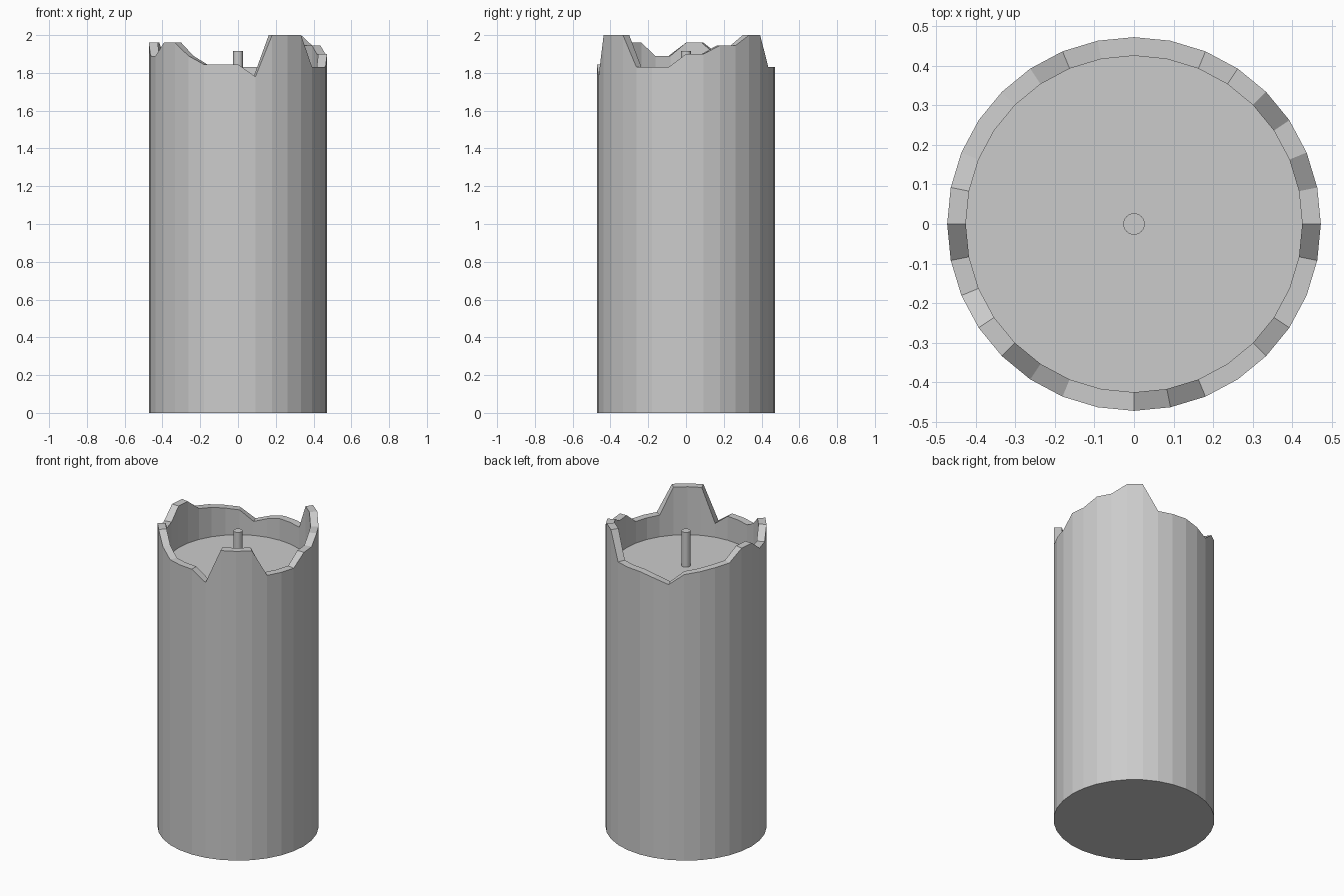
import bpy, bmesh
from math import cos, sin, tau

cube = bpy.data.objects.get("Cube")
if cube:
    bpy.data.objects.remove(cube, do_unlink=True)

SIDES = 32
OUTER, INNER = 0.472, 0.425
FLOOR = 1.69

# Rim heights, counter-clockwise from +x
RIM = [1.90, 1.90, 1.945, 1.945, 2.0, 2.0, 1.83, 1.83,
       1.83, 1.81, 1.78, 1.85, 1.865, 1.88, 1.89, 1.96,
       1.96, 1.89, 1.89, 1.96, 1.96, 1.89, 1.845, 1.845,
       1.845, 1.78, 2.0, 2.0, 2.0, 1.83, 1.83, 1.83]

wax = bpy.data.materials.new("grey_wax")
wax.use_nodes = True
grey = (0.6, 0.6, 0.6, 1)
wax.diffuse_color = grey
wax.node_tree.nodes["Principled BSDF"].inputs["Base Color"].default_value = grey


def add_object(name, bm):
    bmesh.ops.recalc_face_normals(bm, faces=bm.faces)
    mesh = bpy.data.meshes.new(name)
    bm.to_mesh(mesh)
    bm.free()
    mesh.materials.append(wax)
    obj = bpy.data.objects.new(name, mesh)
    bpy.context.collection.objects.link(obj)
    return obj


def ring(bm, radius, heights):
    n = len(heights)
    return [bm.verts.new((radius * cos(tau * i / n), radius * sin(tau * i / n), z))
            for i, z in enumerate(heights)]


def lathe(name, rings):
    """Join rings of vertices and cap both ends."""
    bm = bmesh.new()
    loops = [ring(bm, radius, heights) for radius, heights in rings]
    for low, high in zip(loops, loops[1:]):
        for i in range(len(low)):
            j = (i + 1) % len(low)
            bm.faces.new((low[i], low[j], high[j], high[i]))
    bm.faces.new(loops[0][::-1])
    bm.faces.new(loops[-1])
    return add_object(name, bm)


# Candle body with a ragged melted rim and sunken top
lathe("candle_body", [(OUTER, [0] * SIDES), (OUTER, RIM),
                      (INNER, RIM), (INNER, [FLOOR] * SIDES)])

# Wick
lathe("wick", [(0.027, [FLOOR - 0.01] * SIDES), (0.027, [1.915] * SIDES)])
